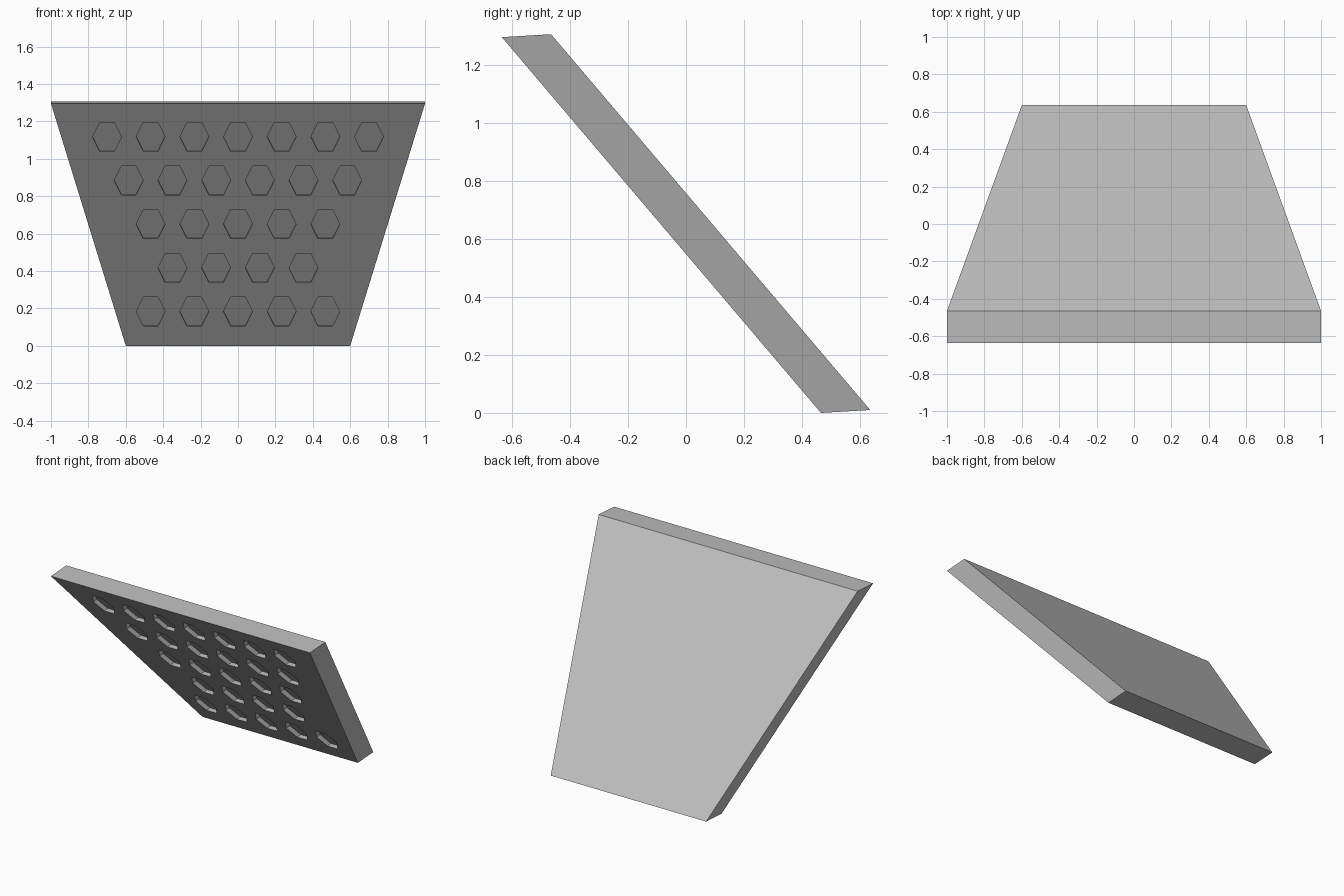
import bpy, bmesh, math
from mathutils import Vector

cube = bpy.data.objects.get("Cube")
if cube:
    bpy.data.objects.remove(cube, do_unlink=True)

HEIGHT = 1.295
THICKNESS = Vector((0, 0.17, 0.01))
PITCH = 0.2335
RADIUS = 0.0775
DEPTH = 0.04

grey = bpy.data.materials.new("plain grey")
grey.use_nodes = True
colour = (0.52, 0.52, 0.52, 1)
grey.diffuse_color = colour
grey.node_tree.nodes["Principled BSDF"].inputs["Base Color"].default_value = colour


def on_face(x, z):
    """Point on the leaning front face."""
    return Vector((x, 0.465 - 1.1 * z / HEIGHT, z))


def add_prism(bm, outline, start, end):
    """Sweep an outline between two offsets along the plate thickness."""
    near = [bm.verts.new(p + THICKNESS * start) for p in outline]
    far = [bm.verts.new(p + THICKNESS * end) for p in outline]
    bm.faces.new(near)
    bm.faces.new(far[::-1])
    for i in range(len(outline)):
        j = (i + 1) % len(outline)
        bm.faces.new((near[j], near[i], far[i], far[j]))


def finish(bm, name):
    bmesh.ops.recalc_face_normals(bm, faces=bm.faces)
    mesh = bpy.data.meshes.new(name)
    bm.to_mesh(mesh)
    bm.free()
    mesh.materials.append(grey)
    obj = bpy.data.objects.new(name, mesh)
    bpy.context.collection.objects.link(obj)
    return obj


# Leaning tapered plate
bm = bmesh.new()
add_prism(bm, [on_face(-0.6, 0), on_face(0.6, 0),
               on_face(1, HEIGHT), on_face(-1, HEIGHT)], 0, 1)
plate = finish(bm, "leaning_plate")

# Rows of hexagonal recesses, bottom to top
bm = bmesh.new()
depth = DEPTH / THICKNESS.y
for row, count in enumerate((5, 4, 5, 6, 7)):
    z = 0.183 + row * PITCH
    for i in range(count):
        x = (i - (count - 1) / 2) * PITCH
        corners = [math.radians(60 * k) for k in range(6)]
        outline = [on_face(x + RADIUS * math.cos(a),
                           z + RADIUS * math.sin(a) / math.sin(math.pi / 3))
                   for a in corners]
        add_prism(bm, outline, -depth, depth)
cutter = finish(bm, "recess_cutter")
cutter.hide_render = True

# Cut the recesses, then drop the cutter
cut = plate.modifiers.new("recesses", "BOOLEAN")
cut.operation = "DIFFERENCE"
cut.solver = "EXACT"
cut.object = cutter
bpy.context.view_layer.objects.active = plate
plate.select_set(True)
bpy.ops.object.modifier_apply(modifier=cut.name)
bpy.data.objects.remove(cutter, do_unlink=True)
